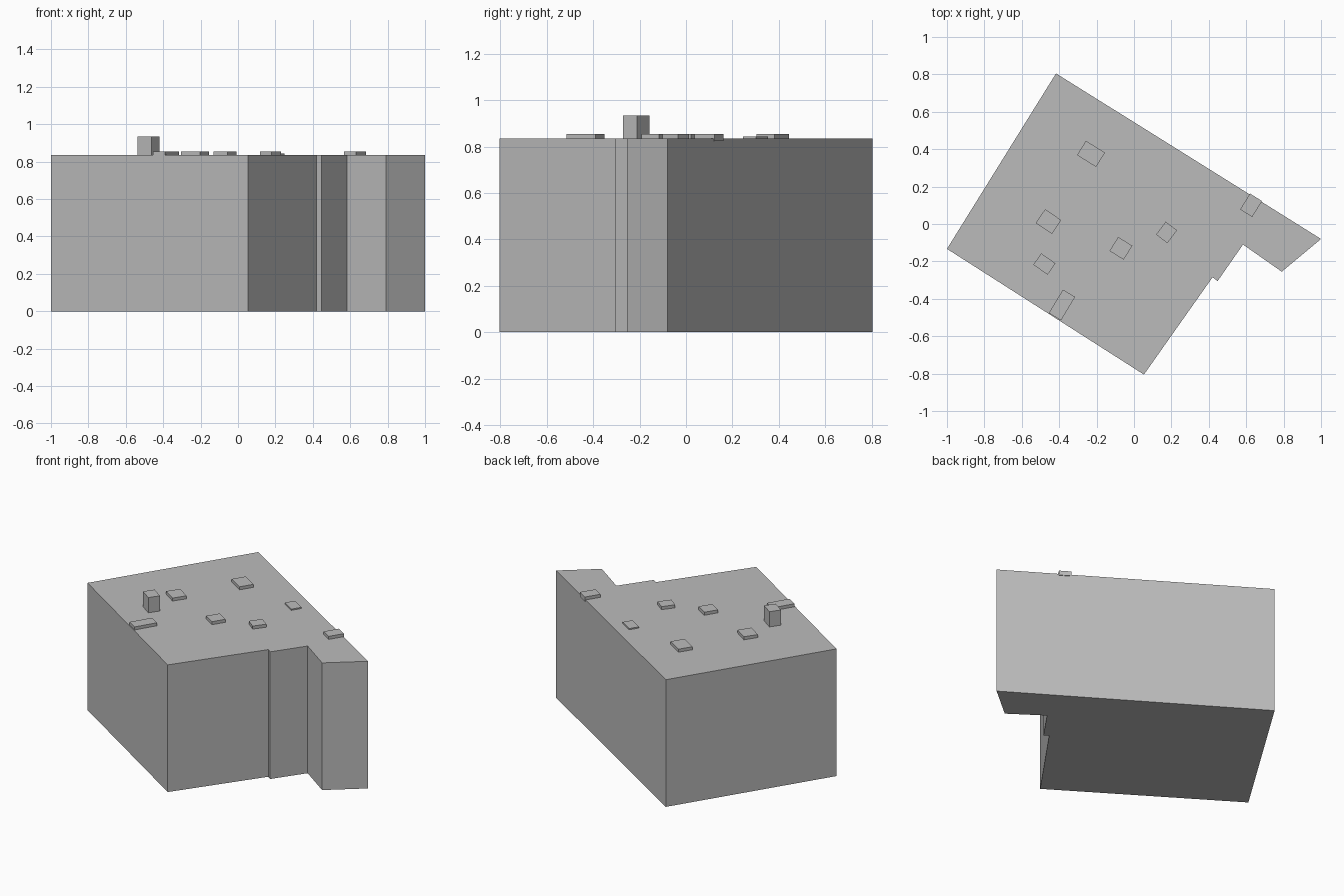
import bpy
import bmesh
from math import radians
from mathutils import Matrix, Vector

default = bpy.data.objects.get("Cube")
if default:
    bpy.data.objects.remove(default, do_unlink=True)

ROOF = 0.835

# One plain grey for the whole building
grey = bpy.data.materials.new("plain_grey")
grey.use_nodes = True
grey.diffuse_color = (0.5, 0.5, 0.5, 1)
grey.node_tree.nodes["Principled BSDF"].inputs["Base Color"].default_value = grey.diffuse_color


def extrude_outline(name, outline, bottom, top):
    """Solid prism from a counter-clockwise plan outline."""
    bm = bmesh.new()
    base = bm.faces.new([bm.verts.new((x, y, bottom)) for x, y in outline])
    result = bmesh.ops.extrude_face_region(bm, geom=[base], use_keep_orig=True)
    raised = [v for v in result["geom"] if isinstance(v, bmesh.types.BMVert)]
    bmesh.ops.translate(bm, verts=raised, vec=(0, 0, top - bottom))
    bmesh.ops.recalc_face_normals(bm, faces=bm.faces)
    mesh = bpy.data.meshes.new(name)
    bm.to_mesh(mesh)
    bm.free()
    mesh.materials.append(grey)
    obj = bpy.data.objects.new(name, mesh)
    bpy.context.collection.objects.link(obj)
    return obj


def roof_box(name, center, width, depth, top, angle=-32):
    """Rotated box standing on the roof, sunk slightly into it."""
    turn = Matrix.Rotation(radians(angle), 2)
    corners = [(-1, -1), (1, -1), (1, 1), (-1, 1)]
    outline = [Vector(center) + turn @ Vector((sx * width / 2, sy * depth / 2))
               for sx, sy in corners]
    extrude_outline(name, outline, ROOF - 0.01, top)


# Main block with the stepped right side and the small wing
footprint = [(-1, -0.133), (0.053, -0.805), (0.42, -0.285), (0.447, -0.305),
             (0.583, -0.11), (0.79, -0.255), (1, -0.08), (-0.417, 0.805)]
extrude_outline("building_block", footprint, 0, ROOF)

# Rooftop units
LOW = 0.855
roof_box("roof_vent_back_right", (-0.23, 0.375), 0.12, 0.09, LOW)
roof_box("roof_hatch_back", (0.19, 0.30), 0.10, 0.065, 0.843)
roof_box("roof_vent_wing", (0.626, 0.10), 0.076, 0.10, LOW)
roof_box("roof_vent_right", (-0.457, 0.013), 0.104, 0.089, LOW, -34)
roof_box("roof_vent_left", (0.174, -0.045), 0.076, 0.086, LOW, -37)
roof_box("roof_vent_middle", (-0.07, -0.13), 0.089, 0.088, LOW)
roof_box("roof_vent_front", (-0.385, -0.433), 0.076, 0.146, LOW, -31)

# Chimney
roof_box("chimney", (-0.479, -0.214), 0.093, 0.074, 0.935, -35)
